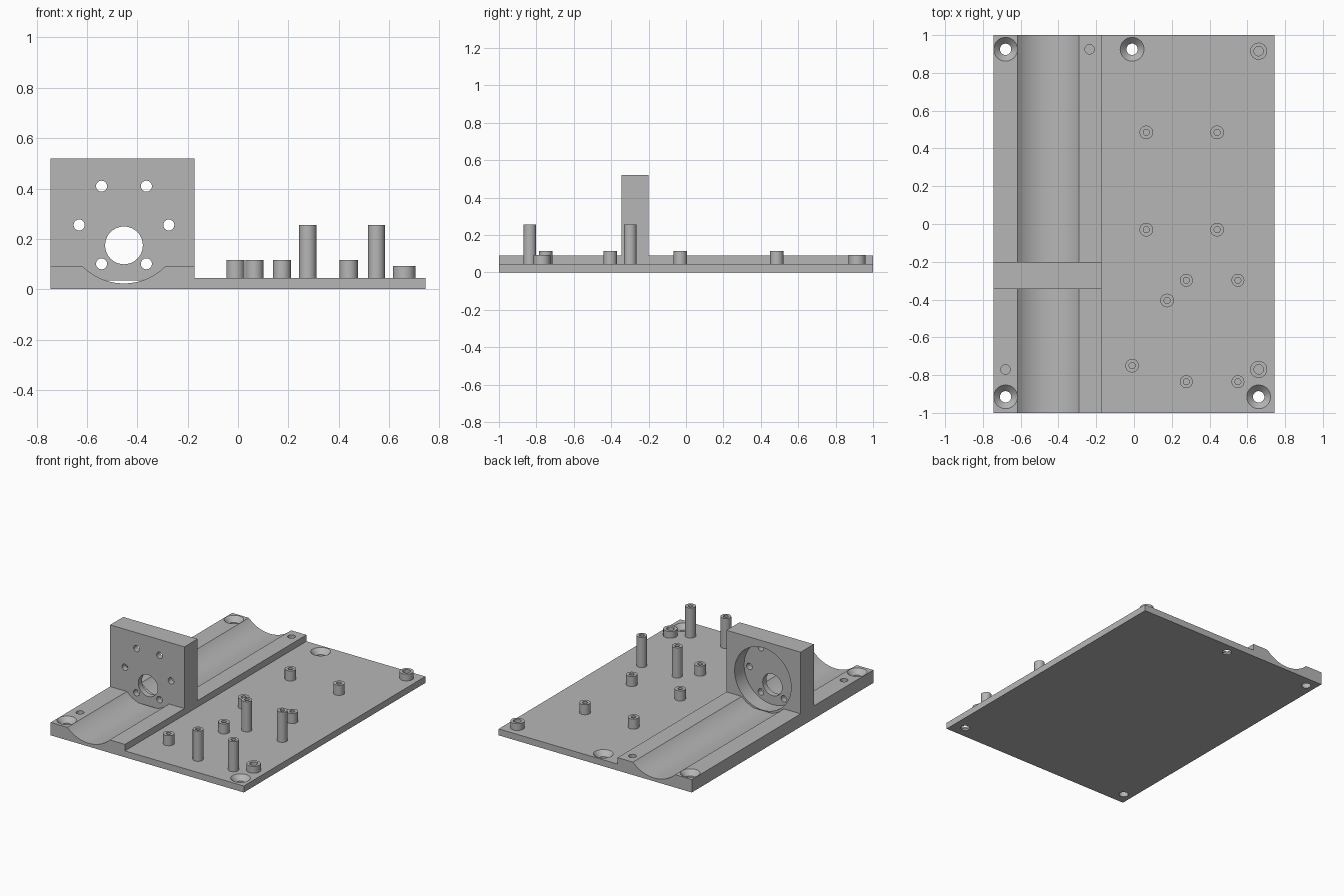
import bpy, bmesh, math
from mathutils import Matrix, Vector

cube = bpy.data.objects.get("Cube")
if cube:
    bpy.data.objects.remove(cube, do_unlink=True)

grey = bpy.data.materials.new("plain grey")
grey.use_nodes = True
GREY = (0.47, 0.47, 0.47, 1)
grey.diffuse_color = GREY
grey.node_tree.nodes["Principled BSDF"].inputs["Base Color"].default_value = GREY

# Main dimensions
HALF_X, STEP_X = 0.745, -0.172
PLATE_Z, RAIL_Z, WALL_Z = 0.045, 0.09, 0.52
WALL_FRONT, WALL_BACK = -0.345, -0.2
MOTOR = (-0.453, 0.255)
TROUGH_R, POCKET_R = 0.232, 0.218


def finish(name, bm):
    bmesh.ops.recalc_face_normals(bm, faces=bm.faces)
    mesh = bpy.data.meshes.new(name)
    bm.to_mesh(mesh)
    bm.free()
    mesh.materials.append(grey)
    ob = bpy.data.objects.new(name, mesh)
    bpy.context.collection.objects.link(ob)
    return ob


def extrude_y(name, profile, y0, y1):
    bm = bmesh.new()
    face = bm.faces.new([bm.verts.new((x, y0, z)) for x, z in profile])
    geom = bmesh.ops.extrude_face_region(bm, geom=[face])["geom"]
    verts = [v for v in geom if isinstance(v, bmesh.types.BMVert)]
    bmesh.ops.translate(bm, verts=verts, vec=(0, y1 - y0, 0))
    return finish(name, bm)


def revolve(name, profile, place, steps=40):
    bm = bmesh.new()
    verts = [bm.verts.new((r, 0, z)) for r, z in profile]
    edges = [bm.edges.new(pair) for pair in zip(verts, verts[1:])]
    bmesh.ops.spin(bm, geom=verts + edges, cent=(0, 0, 0), axis=(0, 0, 1),
                   angle=math.tau, steps=steps, use_duplicate=False)
    bmesh.ops.remove_doubles(bm, verts=bm.verts, dist=1e-5)
    bm.transform(place)
    return finish(name, bm)


def activate(ob):
    bpy.ops.object.select_all(action="DESELECT")
    ob.select_set(True)
    bpy.context.view_layer.objects.active = ob


def cut(target, profile, place, steps=40):
    cutter = revolve("cutter", profile, place, steps)
    cutter.hide_render = True
    mod = target.modifiers.new("cut", "BOOLEAN")
    mod.operation, mod.solver, mod.object = "DIFFERENCE", "EXACT", cutter
    activate(target)
    bpy.ops.object.modifier_apply(modifier=mod.name)
    bpy.data.objects.remove(cutter, do_unlink=True)


def smooth(ob):
    activate(ob)
    bpy.ops.object.shade_smooth_by_angle(angle=math.radians(30))


def rod(r, z0, z1):
    return [(0, z0), (r, z0), (r, z1), (0, z1)]


def upright(x, y):
    return Matrix.Translation((x, y, 0))


def lying(x, z):
    # Local z runs towards the front (-y)
    return Matrix.Translation((x, 0, z)) @ Matrix.Rotation(math.pi / 2, 4, "X")


# Base plate with raised rail and round trough
spread = math.acos((MOTOR[1] - RAIL_Z) / TROUGH_R)
arc = []
for i in range(33):
    a = spread * (i / 16 - 1)
    arc.append((MOTOR[0] + TROUGH_R * math.sin(a), MOTOR[1] - TROUGH_R * math.cos(a)))
base = extrude_y("base_plate", [(-HALF_X, 0), (-HALF_X, RAIL_Z)] + arc +
                 [(STEP_X, RAIL_Z), (STEP_X, PLATE_Z), (HALF_X, PLATE_Z), (HALF_X, 0)], -1, 1)

# Countersunk mounting holes
for x, y, top in [(-0.68, 0.925, RAIL_Z), (-0.01, 0.925, PLATE_Z),
                  (-0.68, -0.915, RAIL_Z), (0.66, -0.915, PLATE_Z)]:
    sink = [(0, -0.05), (0.03, -0.05), (0.03, top - 0.034), (0.063, top), (0.063, 0.2), (0, 0.2)]
    cut(base, sink, upright(x, y))

# Blind holes in the rail
for x, y in [(-0.235, 0.925), (-0.68, -0.77)]:
    cut(base, rod(0.025, 0.03, 0.2), upright(x, y), 24)
smooth(base)

# Motor wall standing in the trough, flat underneath
seat = [(x, max(z, 0.034)) for x, z in arc]
wall = extrude_y("motor_wall", [(-HALF_X, WALL_Z), (-HALF_X, RAIL_Z)] + seat +
                 [(STEP_X, RAIL_Z), (STEP_X, WALL_Z)], WALL_FRONT, WALL_BACK)

# Motor pocket from the back, shaft hole and ring of screw holes
cut(wall, rod(POCKET_R, 0.1, -WALL_FRONT - 0.04), lying(*MOTOR), 64)
cut(wall, rod(0.075, 0.1, 0.5), lying(MOTOR[0], 0.174))
for i in range(6):
    a = i * math.pi / 3
    cut(wall, rod(0.022, 0.1, 0.5),
        lying(MOTOR[0] + 0.178 * math.cos(a), MOTOR[1] + 0.178 * math.sin(a)), 24)
smooth(wall)

# Hollow standoffs: outer radius, hole radius, top height, positions
standoffs = {
    "corner_standoff": (0.045, 0.025, 0.092, [(0.66, 0.915), (0.66, -0.77)]),
    "short_standoff": (0.036, 0.016, 0.115,
                       [(x, y) for x in (0.065, 0.44) for y in (0.485, -0.03)]
                       + [(0.175, -0.405), (-0.01, -0.75)]),
    "tall_standoff": (0.034, 0.016, 0.255,
                      [(x, y) for x in (0.277, 0.55) for y in (-0.298, -0.835)]),
}
for name, (outer, inner, top, spots) in standoffs.items():
    tube = [(inner, PLATE_Z), (inner, top), (outer, top), (outer, PLATE_Z)]
    for x, y in spots:
        smooth(revolve(name, tube, upright(x, y), 32))
